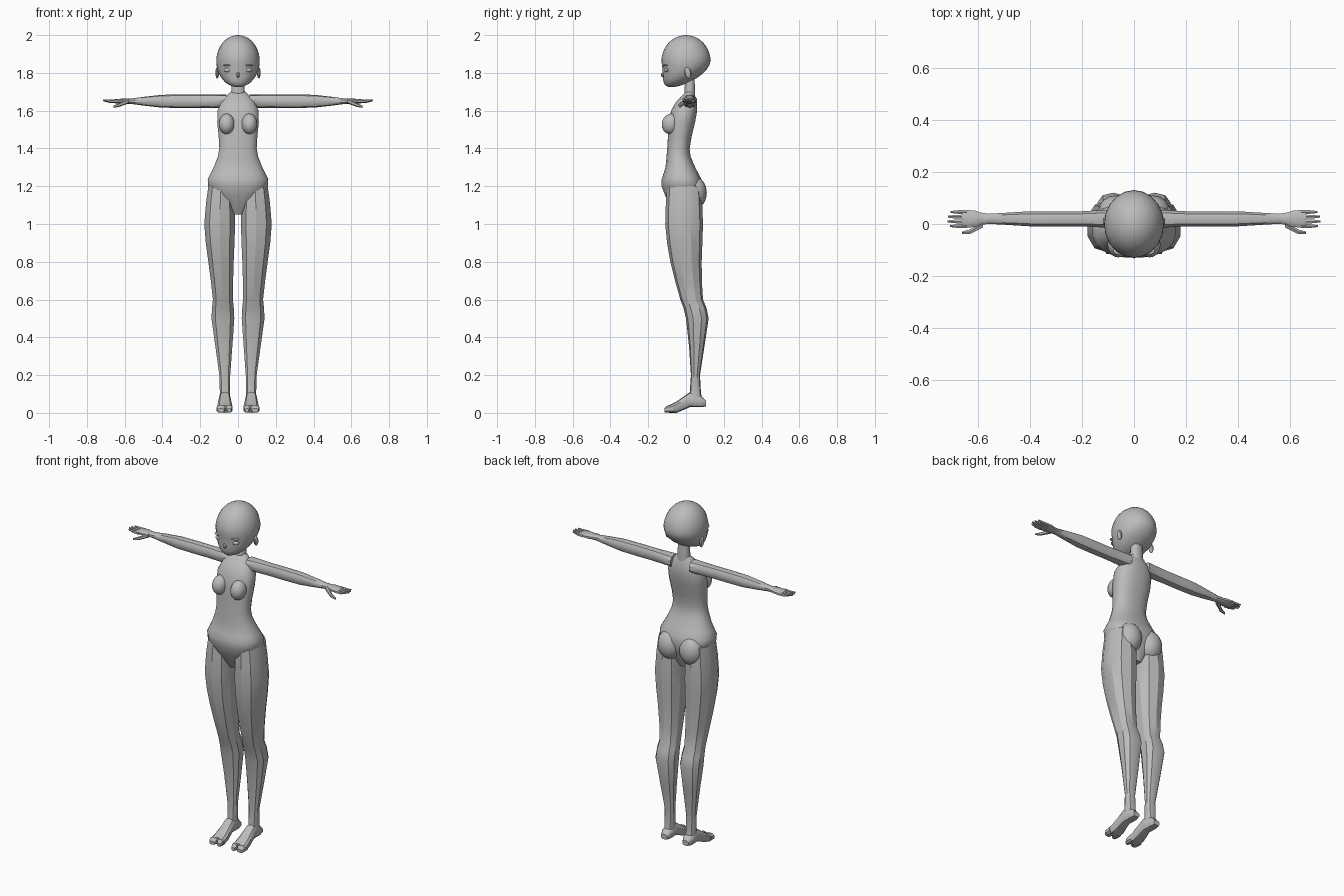
import bpy, bmesh
from math import sin, cos, pi, copysign, radians
from mathutils import Matrix, Vector

default_cube = bpy.data.objects.get("Cube")
if default_cube:
    bpy.data.objects.remove(default_cube)

GREY = (0.5, 0.5, 0.5, 1)
ARM_HEIGHT = 1.65
ARM_CENTRE = 0.02
LEG_CENTRE = 0.07

grey = bpy.data.materials.new("plain grey")
grey.use_nodes = True
grey.diffuse_color = GREY
grey.node_tree.nodes["Principled BSDF"].inputs["Base Color"].default_value = GREY


def finish(name, bm, side, angle):
    """Place the mesh on its side of the body and shade it."""
    bmesh.ops.scale(bm, vec=(side, 1, 1), verts=bm.verts)
    bmesh.ops.recalc_face_normals(bm, faces=bm.faces)
    mesh = bpy.data.meshes.new(name)
    bm.to_mesh(mesh)
    bm.free()
    mesh.materials.append(grey)
    part = bpy.data.objects.new(name, mesh)
    bpy.context.collection.objects.link(part)
    bpy.ops.object.select_all(action='DESELECT')
    part.select_set(True)
    bpy.context.view_layer.objects.active = part
    bpy.ops.object.shade_smooth_by_angle(angle=radians(angle))


def spline(keys, steps):
    """Fill in rings along a smooth curve through the key rings."""
    keys = [Vector(key) for key in keys]
    rings = []
    for i in range(len(keys) - 1):
        start, end = keys[i], keys[i + 1]
        before = keys[max(i - 1, 0)]
        after = keys[min(i + 2, len(keys) - 1)]
        for step in range(steps):
            t = step / steps
            tangent_in = (end - before) / 2
            tangent_out = (after - start) / 2
            ease = t * t * (3 - 2 * t)
            rings.append(start.lerp(end, ease)
                         + tangent_in * t * (1 - t) ** 2
                         - tangent_out * t * t * (1 - t))
    return rings + [keys[-1]]


def loft(name, keys, axis='z', sides=12, side=1, steps=1, power=0.85, angle=35):
    """Each key is (position on axis, centre a, radius a, centre b, radius b)."""
    bm = bmesh.new()
    loops = []
    for along, centre_a, radius_a, centre_b, radius_b in spline(keys, steps):
        loop = []
        for i in range(sides):
            turn = 2 * pi * (i + 0.5) / sides
            c, s = cos(turn), sin(turn)
            a = centre_a + radius_a * copysign(abs(c) ** power, c)
            b = centre_b + radius_b * copysign(abs(s) ** power, s)
            place = {'x': (along, a, b), 'y': (a, along, b), 'z': (a, b, along)}
            loop.append(bm.verts.new(place[axis]))
        loops.append(loop)
    for lower, upper in zip(loops, loops[1:]):
        for i in range(sides):
            j = (i + 1) % sides
            bm.faces.new((lower[i], lower[j], upper[j], upper[i]))
    bm.faces.new(loops[0])
    bm.faces.new(loops[-1])
    finish(name, bm, side, angle)


def ball(name, centre, radii, side=1, segments=16, tilt=0, shape=None):
    bm = bmesh.new()
    bmesh.ops.create_uvsphere(bm, u_segments=segments, v_segments=segments, radius=1)
    if shape:
        for vert in bm.verts:
            shape(vert.co)
    matrix = (Matrix.Translation(centre) @ Matrix.Rotation(radians(tilt), 4, 'X')
              @ Matrix.Diagonal((*radii, 1)))
    bmesh.ops.transform(bm, matrix=matrix, verts=bm.verts)
    finish(name, bm, side, 35)


def jaw(co):
    """Pull the lower half of the skull forward into a narrow chin."""
    drop = max(-co.z, 0)
    co.y = co.y * (1 - 0.15 * drop) - 0.6 * drop ** 2


# Head and neck
ball("head", (0, 0, 1.862), (0.115, 0.13, 0.138), segments=20, shape=jaw)
ball("nose", (0, -0.12, 1.79), (0.01, 0.012, 0.015), segments=8)
loft("neck", [(1.66, 0, 0.04, ARM_CENTRE, 0.03), (1.8, 0, 0.03, ARM_CENTRE, 0.025)])

# Torso, from the crotch up to the base of the neck
loft("torso", [(z, 0, width, y, depth) for z, width, y, depth in (
    (1.05, 0.03, -0.01, 0.05), (1.2, 0.16, -0.02, 0.11), (1.3, 0.13, -0.03, 0.08),
    (1.4, 0.1, -0.04, 0.06), (1.6, 0.11, -0.01, 0.07), (1.7, 0.04, 0.02, 0.02))],
    sides=20, steps=3)
ball("navel", (0, -0.115, 1.26), (0.008, 0.006, 0.01), segments=8)

for side, word in ((1, "left_"), (-1, "right_")):
    # Head and body forms
    ball(word + "ear", (0.11, 0.01, 1.8), (0.01, 0.017, 0.03), side, 10, 12)
    ball(word + "eye", (0.05, -0.1, 1.815), (0.025, 0.015, 0.013), side, 12)
    ball(word + "brow", (0.05, -0.105, 1.84), (0.03, 0.015, 0.005), side, 10)
    ball(word + "chest", (0.06, -0.08, 1.53), (0.042, 0.048, 0.055), side, tilt=-15)
    ball(word + "seat", (0.07, 0.045, 1.165), (0.07, 0.065, 0.085), side)

    # Leg
    loft(word + "leg", [
        (1.2, 0.09, 0.07, -0.01, 0.09), (1, 0.097, 0.085, -0.01, 0.1),
        (0.8, 0.09, 0.07, 0, 0.083), (0.6, 0.08, 0.055, 0.03, 0.06),
        (0.5, 0.08, 0.063, 0.06, 0.06), (0.2, LEG_CENTRE, 0.03, 0.05, 0.024),
        (0.05, LEG_CENTRE, 0.03, 0.05, 0.04)],
        sides=10, side=side, steps=2, angle=30)

    # Foot and toes
    loft(word + "foot", [(y, LEG_CENTRE, width, z, height) for y, width, z, height in (
        (0.105, 0.02, 0.05, 0.015), (0.08, 0.03, 0.06, 0.03), (0.02, 0.03, 0.07, 0.04),
        (-0.05, 0.04, 0.03, 0.03), (-0.09, 0.043, 0.02, 0.02))],
        'y', 10, side, power=0.7)
    for toe, x, width in (("big_toe", 0.047, 0.017), ("small_toes", 0.09, 0.024)):
        loft(word + toe, [(-0.07, x, width, 0.02, 0.02), (-0.1, x, width, 0.02, 0.02),
                          (-0.115, x, width - 0.007, 0.013, 0.01)],
             'y', 8, side, power=0.7)

    # Arm running out to the palm
    loft(word + "arm", [(x, ARM_CENTRE, width, ARM_HEIGHT, height)
                        for x, width, height in (
        (0.06, 0.04, 0.035), (0.2, 0.03, 0.035), (0.4, 0.03, 0.034),
        (0.56, 0.02, 0.015), (0.61, 0.033, 0.014), (0.66, 0.035, 0.01))],
        'x', 10, side, steps=2)

    # Fingers, longest in the middle, and thumb
    for finger in range(4):
        y = 0.046 - 0.018 * finger
        tip = 0.72 - 0.01 * abs(finger - 1.6)
        loft(word + "finger_" + "abcd"[finger], [
            (0.64, y, 0.009, ARM_HEIGHT, 0.01), (tip - 0.03, y, 0.008, ARM_HEIGHT, 0.008),
            (tip, y, 0.004, ARM_HEIGHT + 0.005, 0.004)], 'x', 6, side)
    loft(word + "thumb", [
        (0.58, 0, 0.015, ARM_HEIGHT, 0.012), (0.63, -0.03, 0.01, 1.63, 0.01),
        (0.66, -0.033, 0.005, 1.62, 0.005)], 'x', 6, side)
